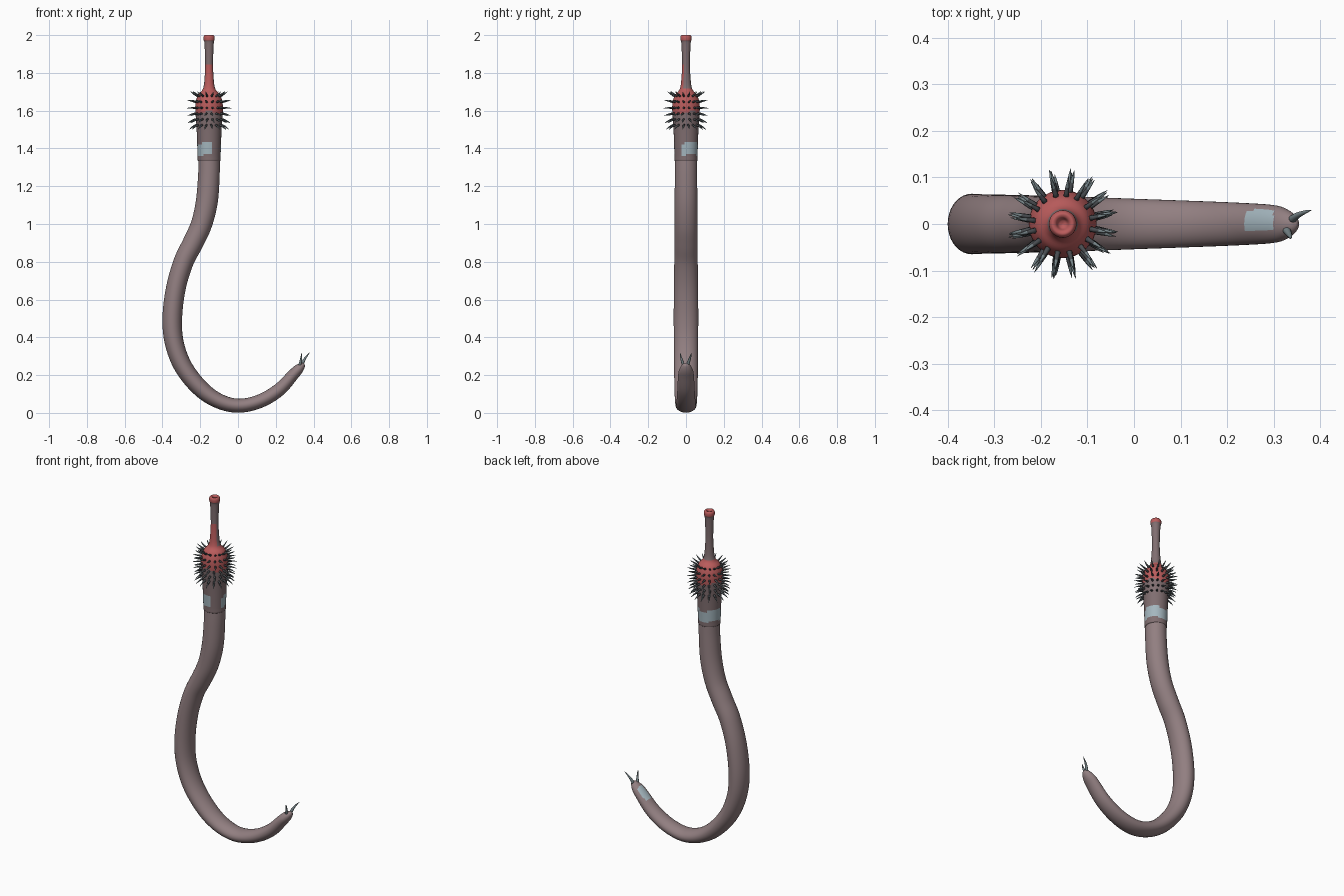
import bpy, bmesh, math, random
from mathutils import Vector

if "Cube" in bpy.data.objects:
    bpy.data.objects.remove(bpy.data.objects["Cube"])

random.seed(4)
AX = -0.153  # x of the head axis


def material(name, rgb):
    m = bpy.data.materials.new(name)
    lin = [((c / 255 + 0.055) / 1.055) ** 2.4 for c in rgb]
    m.diffuse_color = (*lin, 1)
    m.use_nodes = True
    m.node_tree.nodes["Principled BSDF"].inputs["Base Color"].default_value = m.diffuse_color
    return m


SKIN = material("grey brown skin", (146, 127, 129))
COLLAR = material("dusky collar", (128, 110, 112))
RED = material("dull red", (186, 92, 92))
PALE = material("pale blue grey", (164, 182, 190))
DARK = material("dark spine", (72, 76, 80))
HORN = material("horn grey", (118, 132, 136))


def catmull(pts, n):
    """Smooth interpolation of tuples of any length."""
    out = []
    for i in range(len(pts) - 1):
        p = [pts[max(i - 1, 0)], pts[i], pts[i + 1], pts[min(i + 2, len(pts) - 1)]]
        for k in range(n):
            t = k / n
            out.append([0.5 * (2 * b + (c - a) * t + (2 * a - 5 * b + 4 * c - d) * t * t
                               + (3 * b - a - 3 * c + d) * t ** 3) for a, b, c, d in zip(*p)])
    out.append(list(pts[-1]))
    return out


def skin_rings(bm, rings, caps=True):
    """Bridge a list of vertex-position rings into a tube."""
    vs = [[bm.verts.new(c) for c in r] for r in rings]
    n = len(vs[0])
    faces = []
    for a, b in zip(vs, vs[1:]):
        for i in range(n):
            faces.append(bm.faces.new((a[i], a[(i + 1) % n], b[(i + 1) % n], b[i])))
    if caps:
        faces += [bm.faces.new(vs[0][::-1]), bm.faces.new(vs[-1])]
    return faces


def finish(name, bm, mats):
    bmesh.ops.recalc_face_normals(bm, faces=bm.faces)
    me = bpy.data.meshes.new(name)
    bm.to_mesh(me)
    bm.free()
    for m in mats:
        me.materials.append(m)
    ob = bpy.data.objects.new(name, me)
    bpy.context.collection.objects.link(ob)
    me.shade_smooth()
    return ob


# Hooked trunk: x, z, half thickness in the bend plane, half width in y
path = [(-.153, 1.36, .056, .058), (-.154, 1.26, .057, .059), (-.165, 1.12, .058, .060),
        (-.193, 1.00, .056, .060), (-.238, .90, .055, .061), (-.288, .80, .053, .062),
        (-.329, .66, .052, .064), (-.348, .50, .052, .065), (-.336, .365, .050, .064),
        (-.286, .238, .048, .063), (-.196, .127, .045, .061), (-.10, .062, .040, .058),
        (.005, .038, .037, .054), (.116, .062, .036, .050), (.217, .122, .035, .046),
        (.296, .206, .030, .041), (.325, .236, .025, .032), (.344, .255, .014, .017),
        (.350, .261, .003, .004)]
pts = catmull(path, 6)
rings = []
for i, (x, z, a, b) in enumerate(pts):
    p, q = pts[max(i - 1, 0)], pts[min(i + 1, len(pts) - 1)]
    t = Vector((q[0] - p[0], 0, q[1] - p[1])).normalized()
    side = Vector((-t.z, 0, t.x))
    rings.append([Vector((x, 0, z)) + side * a * math.cos(u) + Vector((0, b * math.sin(u), 0))
                  for u in (2 * math.pi * k / 36 for k in range(36))])
bm = bmesh.new()
skin_rings(bm, rings)
bm.normal_update()
bmesh.ops.recalc_face_normals(bm, faces=bm.faces)
for f in bm.faces:
    c = f.calc_center_median()
    # pale patch on the upper side of the tail
    if .24 < c.x < .30 and -.012 < c.y < .03 and f.normal.z > 0.2:
        f.material_index = 1
finish("trunk", bm, [SKIN, PALE])

# Collar, bulb and slender snout as one lathe: radius, z
profile = [(.055, 1.332), (.0605, 1.337), (.061, 1.36), (.063, 1.42), (.066, 1.50), (.070, 1.56),
           (.073, 1.61), (.070, 1.65), (.057, 1.685), (.038, 1.706), (.030, 1.725), (.025, 1.76),
           (.021, 1.83), (.022, 1.90), (.025, 1.96), (.029, 1.975), (.029, 1.991), (.023, 2.0),
           (.015, 1.998), (.009, 1.988), (.001, 1.984)]
bm = bmesh.new()
prof = catmull(profile, 5)
skin_rings(bm, [[Vector((AX + r * math.cos(u), r * math.sin(u), z))
                 for u in (2 * math.pi * k / 48 for k in range(48))] for r, z in prof])
for f in bm.faces:
    c = f.calc_center_median()
    ang = math.degrees(math.atan2(c.y, c.x - AX))
    wave = .008 * math.sin(math.radians(ang * 3))
    if c.z > 1.972 or 1.59 + wave < c.z < 1.715:
        f.material_index = 1                       # red bulb and mouth rim
    elif 1.7 < c.z < 1.84 and -150 < ang < -30:
        f.material_index = 1                       # red streak on the front of the snout
    elif 1.365 + wave < c.z < 1.43 + wave and not -72 < ang < -20:
        f.material_index = 2                       # pale band, open at the front right
finish("collar_and_snout", bm, [COLLAR, RED, PALE])


def thorn(bm, base, d0, d1, length, r, sides=6, steps=4):
    """Curved tapering spine that leaves along d0 and ends along d1."""
    p, rings = base.copy(), []
    for i in range(steps + 1):
        t = i / steps
        d = d0.lerp(d1, t).normalized()
        u = d.orthogonal().normalized()
        w = d.cross(u)
        rad = r * (1 - t) ** 0.7 + .0004
        rings.append([p + (u * math.cos(k) + w * math.sin(k)) * rad
                      for k in (2 * math.pi * j / sides for j in range(sides))])
        p = p + d * (length / steps)
    # keep neighbouring rings untwisted
    for i in range(1, len(rings)):
        s = min(range(sides), key=lambda k: (rings[i][k] - rings[i][0] - rings[i - 1][0] + rings[i - 1][0]
                                             + rings[i][0] - rings[i - 1][0]).length)
        rings[i] = rings[i][s:] + rings[i][:s]
    return skin_rings(bm, rings)


# Rows of spines around the bulb: z, radius, starting rise, ending rise
rows = [(1.525, .066, -.3, -1.1), (1.555, .068, -.2, -.8), (1.585, .070, -.1, -.5),
        (1.615, .071, 0, -.1), (1.645, .069, .2, .25), (1.675, .060, .5, .8)]
bm = bmesh.new()
for j, (z, r, e0, e1) in enumerate(rows):
    for k in range(16):
        a = 2 * math.pi * (k + .5) / 16 + .05 * (j % 2) + random.uniform(-.04, .04)
        out = Vector((math.cos(a), math.sin(a), 0))
        base = Vector((AX, 0, z)) + out * (r - .003)
        up = Vector((0, 0, 1))
        faces = thorn(bm, base, out + up * e0, out + up * e1, .052, .0062)
        for f in faces:
            c = f.calc_center_median()
            f.material_index = int((c - base).length > .028)
finish("bulb_spines", bm, [DARK, HORN])

# Two hooks at the tail tip
bm = bmesh.new()
thorn(bm, Vector((.338, .008, .252)), Vector((.35, .35, 1)), Vector((1, .25, .9)), .085, .009, 10, 6)
thorn(bm, Vector((.325, -.010, .246)), Vector((.3, -.4, 1)), Vector((-.05, -.15, 1)), .078, .009, 10, 6)
finish("tail_hooks", bm, [HORN])
